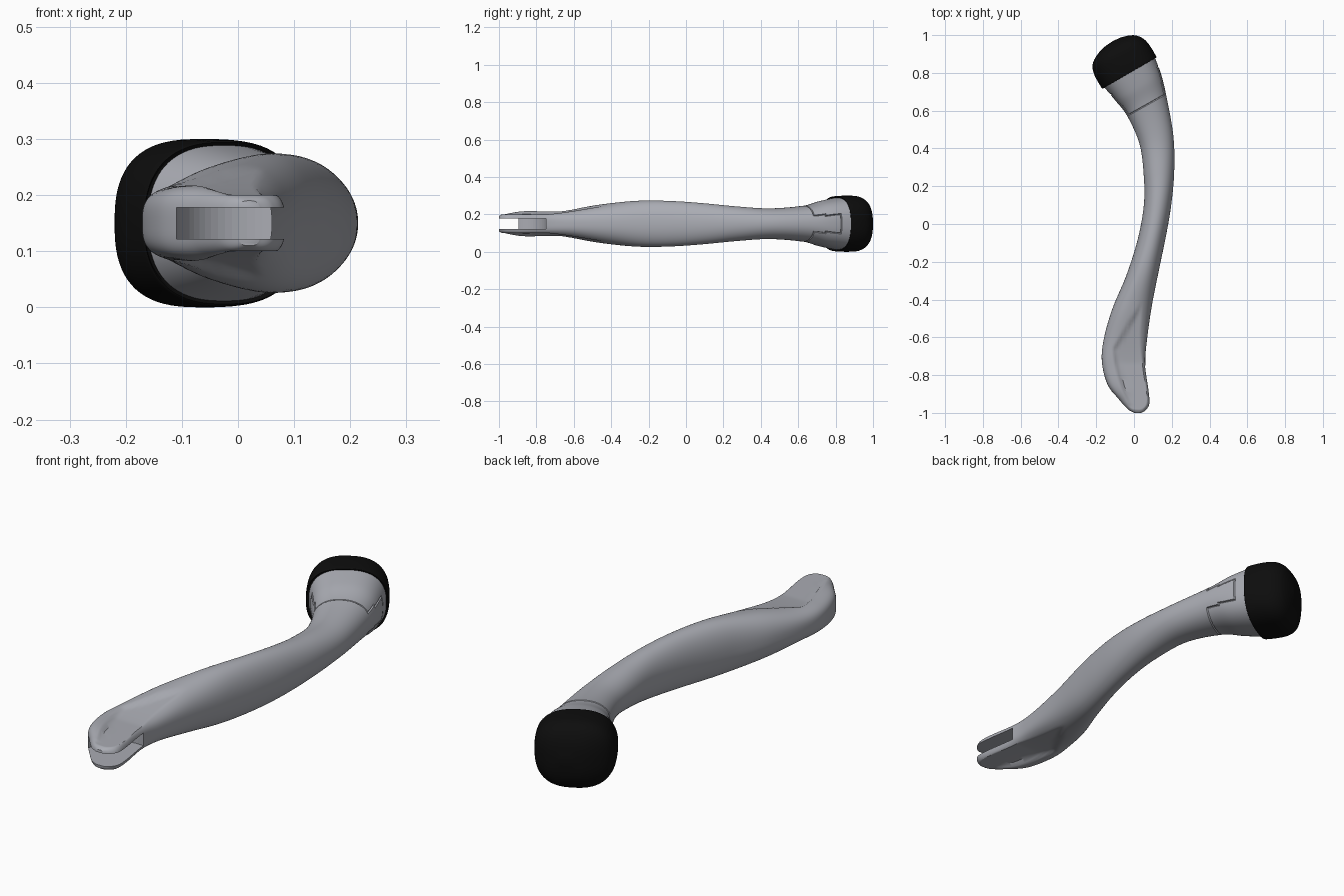
import bpy, bmesh, math
from mathutils import Vector

if "Cube" in bpy.data.objects:
    bpy.data.objects.remove(bpy.data.objects["Cube"])

ZC = 0.15      # height of the symmetry plane
RING = 72      # points around each cross-section


def material(name, rgb):
    m = bpy.data.materials.new(name)
    m.diffuse_color = (*rgb, 1)
    m.use_nodes = True
    m.node_tree.nodes["Principled BSDF"].inputs["Base Color"].default_value = m.diffuse_color
    return m


GREY = material("satin grey", (0.40, 0.41, 0.45))
BLACK = material("black rubber", (0.004, 0.004, 0.004))


def spline(stations, steps):
    """Smoothly interpolate the station rows."""
    rows, n = [], len(stations)
    for i in range(n - 1):
        p = [stations[max(0, min(n - 1, i + k))] for k in (-1, 0, 1, 2)]
        for s in range(steps):
            t = s / steps
            rows.append([0.5 * (2 * b + (c - a) * t + (2 * a - 5 * b + 4 * c - d) * t * t
                                + (3 * b - a - 3 * c + d) * t ** 3) for a, b, c, d in zip(*p)])
    return rows + [list(stations[-1])]


def loft(rows, shape=None):
    """Rows: left x, left y, right x, right y, half height, squareness."""
    bm = bmesh.new()
    rings = []
    for lx, ly, rx, ry, h, e in rows:
        left, right = Vector((lx, ly, ZC)), Vector((rx, ry, ZC))
        mid, half = (left + right) / 2, (right - left) / 2
        ring = []
        for k in range(RING):
            a = math.tau * (k + 0.5) / RING
            c, s = math.cos(a), math.sin(a)
            u = math.copysign(abs(c) ** (2 / e), c)
            w = math.copysign(abs(s) ** (2 / e), s)
            p = mid + half * u + Vector((0, 0, h * w))
            ring.append(bm.verts.new(shape(p) if shape else p))
        rings.append(ring)
    bands = [[bm.faces.new((a[k], a[(k + 1) % RING], b[(k + 1) % RING], b[k]))
              for k in range(RING)] for a, b in zip(rings, rings[1:])]
    bm.faces.new(rings[0])
    bm.faces.new(rings[-1])
    bmesh.ops.recalc_face_normals(bm, faces=bm.faces)
    return bm, bands


def finish(bm, name, mat, angle=35):
    me = bpy.data.meshes.new(name)
    bm.to_mesh(me)
    bm.free()
    ob = bpy.data.objects.new(name, me)
    bpy.context.collection.objects.link(ob)
    me.materials.append(mat)
    bpy.ops.object.select_all(action='DESELECT')
    bpy.context.view_layer.objects.active = ob
    ob.select_set(True)
    if angle:
        bpy.ops.object.shade_smooth_by_angle(angle=math.radians(angle))
    return ob


def scoop(p):
    """Flatten the arm beside a diagonal ridge, leaving a raised rim."""
    if p.y > -0.26:
        return p
    if p.y > -0.66:
        ridge = -0.12 + 0.24 * (p.y + 0.66) / 0.38
    else:
        ridge = -0.12 + 0.08 * min(1, (-0.66 - p.y) / 0.29) ** 1.5
    blend = max(0, min(1, (p.x - ridge) / 0.03))
    blend = blend * blend * (3 - 2 * blend)
    floor = 0.05 + 0.075 * max(0, min(1, (p.y + 0.74) / 0.46)) ** 1.2
    d = p.z - ZC
    low = math.copysign(min(abs(d), floor), d)
    p.z = ZC + d + (low - d) * blend
    return p


# Curved arm, from the forked tip to the flared collar
ARM = [
    (0.00, -1.00, 0.04, -1.00, 0.040, 3.5),
    (-0.035, -0.98, 0.065, -0.985, 0.050, 3.5),
    (-0.08, -0.93, 0.083, -0.95, 0.060, 3.5),
    (-0.14, -0.85, 0.078, -0.88, 0.068, 3.5),
    (-0.17, -0.73, 0.06, -0.74, 0.068, 3.2),
    (-0.16, -0.61, 0.068, -0.62, 0.077, 2.7),
    (-0.115, -0.45, 0.095, -0.43, 0.105, 2.3),
    (-0.04, -0.27, 0.135, -0.23, 0.123, 2.2),
    (0.02, -0.08, 0.17, -0.06, 0.121, 2.1),
    (0.052, 0.10, 0.197, 0.10, 0.109, 2.1),
    (0.052, 0.25, 0.213, 0.28, 0.093, 2.1),
    (0.03, 0.42, 0.208, 0.47, 0.082, 2.1),
    (-0.035, 0.57, 0.17, 0.685, 0.096, 2.2),
    (-0.10, 0.655, 0.143, 0.795, 0.122, 2.4),
    (-0.165, 0.73, 0.108, 0.892, 0.141, 2.5),
]
STEPS = 10
bm, bands = loft(spline(ARM, STEPS), scoop)

# Collar panel outlined by a groove, with a tab of the arm reaching into each side
first = 12 * STEPS
panel = []
for i in range(first, len(bands)):
    for f in bands[i]:
        in_tab = abs(f.calc_center_median().z - ZC) < 0.042
        if not (in_tab and i < first + 13):
            panel.append(f)
bmesh.ops.inset_region(bm, faces=panel, thickness=0.004, depth=-0.006, use_even_offset=True)
bmesh.ops.inset_region(bm, faces=panel, thickness=0.003, depth=0.005, use_even_offset=True)
arm = finish(bm, "arm", GREY)

# Fork slot: a flat disc cutter open to the front and right
bm = bmesh.new()
bmesh.ops.create_cone(bm, cap_ends=True, segments=64, radius1=0.14, radius2=0.14, depth=0.056)
bmesh.ops.translate(bm, verts=bm.verts, vec=(0.03, -0.885, ZC))
cutter = finish(bm, "slot_cutter", GREY, 0)
cutter.hide_render = True
cutter.hide_viewport = True
mod = arm.modifiers.new("slot", 'BOOLEAN')
mod.operation = 'DIFFERENCE'
mod.solver = 'EXACT'
mod.object = cutter

# Rounded rubber end cap, slightly proud of the collar
CAP = [
    (-0.166, 0.722, 0.113, 0.885, 0.138, 2.5),
    (-0.171, 0.720, 0.118, 0.886, 0.147, 2.5),
    (-0.208, 0.785, 0.088, 0.938, 0.150, 2.6),
    (-0.220, 0.835, 0.055, 0.977, 0.146, 2.6),
    (-0.205, 0.880, 0.015, 0.997, 0.124, 2.6),
    (-0.165, 0.930, -0.025, 0.998, 0.080, 2.5),
    (-0.112, 0.968, -0.075, 0.986, 0.020, 2.2),
]
bm, _ = loft(spline(CAP, 6))
finish(bm, "end_cap", BLACK, 40)
